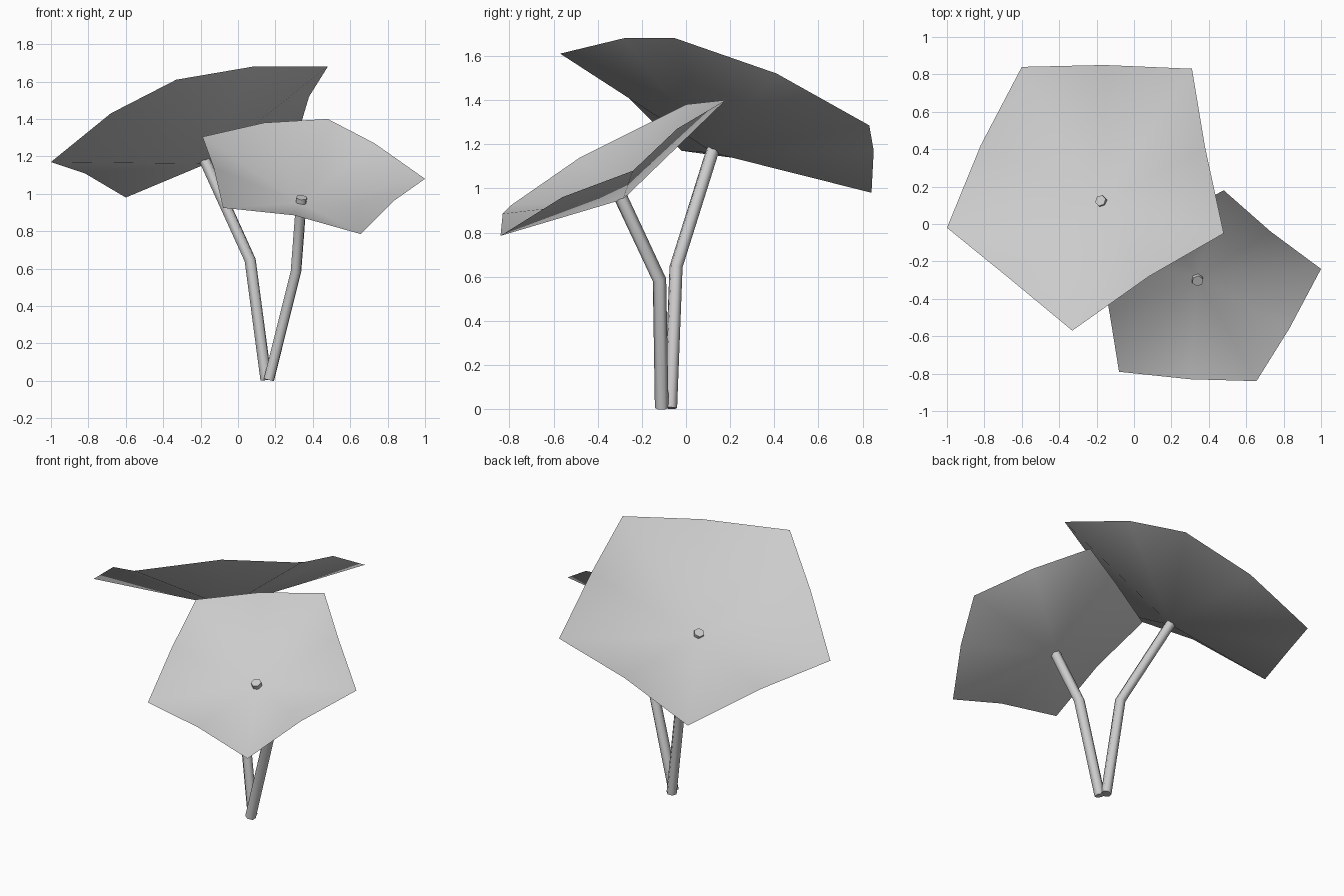
import bpy
import bmesh
from mathutils import Vector

cube = bpy.data.objects.get("Cube")
if cube:
    bpy.data.objects.remove(cube, do_unlink=True)

GREY = (0.6, 0.6, 0.6, 1)
grey = bpy.data.materials.new("pale grey")
grey.use_nodes = True
grey.diffuse_color = GREY
grey.node_tree.nodes["Principled BSDF"].inputs["Base Color"].default_value = GREY


def make_leaf(name, centre, rim):
    """Cupped five-cornered sheet: a fan from the centre to the rim."""
    bm = bmesh.new()
    hub = bm.verts.new(centre)
    ring = [bm.verts.new(p) for p in rim]
    for a, b in zip(ring, ring[1:] + ring[:1]):
        face = bm.faces.new((hub, a, b))
        face.smooth = True
    mesh = bpy.data.meshes.new(name)
    bm.to_mesh(mesh)
    bm.free()
    mesh.materials.append(grey)
    obj = bpy.data.objects.new(name, mesh)
    bpy.context.collection.objects.link(obj)


def make_stem(name, path, radius=0.031, sides=6):
    """Bent tube with mitred joints and closed ends."""
    pts = [Vector(p) for p in path]
    curve = bpy.data.curves.new(name, "CURVE")
    curve.dimensions = "3D"
    curve.bevel_depth = radius
    curve.bevel_resolution = sides // 2 - 2
    curve.use_fill_caps = True
    spline = curve.splines.new("POLY")
    spline.points.add(len(pts) - 1)
    for point, p in zip(spline.points, pts):
        point.co = (*p, 1)
    curve.materials.append(grey)
    obj = bpy.data.objects.new(name, curve)
    bpy.context.collection.objects.link(obj)
    bpy.ops.object.select_all(action="DESELECT")
    obj.select_set(True)
    bpy.context.view_layer.objects.active = obj
    bpy.ops.object.convert(target="MESH")
    bpy.ops.object.shade_smooth_by_angle(angle=1.1)


# Leaves: corners alternate with edge midpoints, counter-clockwise from above
make_leaf("large_leaf", (-0.17, 0.125, 1.16), [
    (0.48, -0.05, 1.68), (0.38, 0.41, 1.52), (0.31, 0.83, 1.285),
    (-0.16, 0.85, 1.17), (-0.6, 0.84, 0.98), (-0.82, 0.42, 1.11),
    (-1.0, -0.02, 1.17), (-0.68, -0.28, 1.43), (-0.33, -0.57, 1.61),
    (0.08, -0.28, 1.68)])
make_leaf("small_leaf", (0.335, -0.285, 0.95), [
    (1.0, -0.24, 1.08), (0.73, -0.04, 1.27), (0.48, 0.18, 1.4),
    (0.14, 0.0, 1.38), (-0.19, -0.15, 1.305), (-0.13, -0.48, 1.14),
    (-0.08, -0.79, 0.925), (0.3, -0.83, 0.885), (0.655, -0.84, 0.785),
    (0.83, -0.56, 0.96)])

# Stems: each rises from the shared foot, bends, and pokes through its leaf
make_stem("large_leaf_stem", [(0.15, -0.07, 0.005), (0.065, -0.045, 0.645), (-0.18, 0.125, 1.185)])
make_stem("small_leaf_stem", [(0.165, -0.11, 0.005), (0.31, -0.12, 0.585), (0.34, -0.305, 0.98)])
